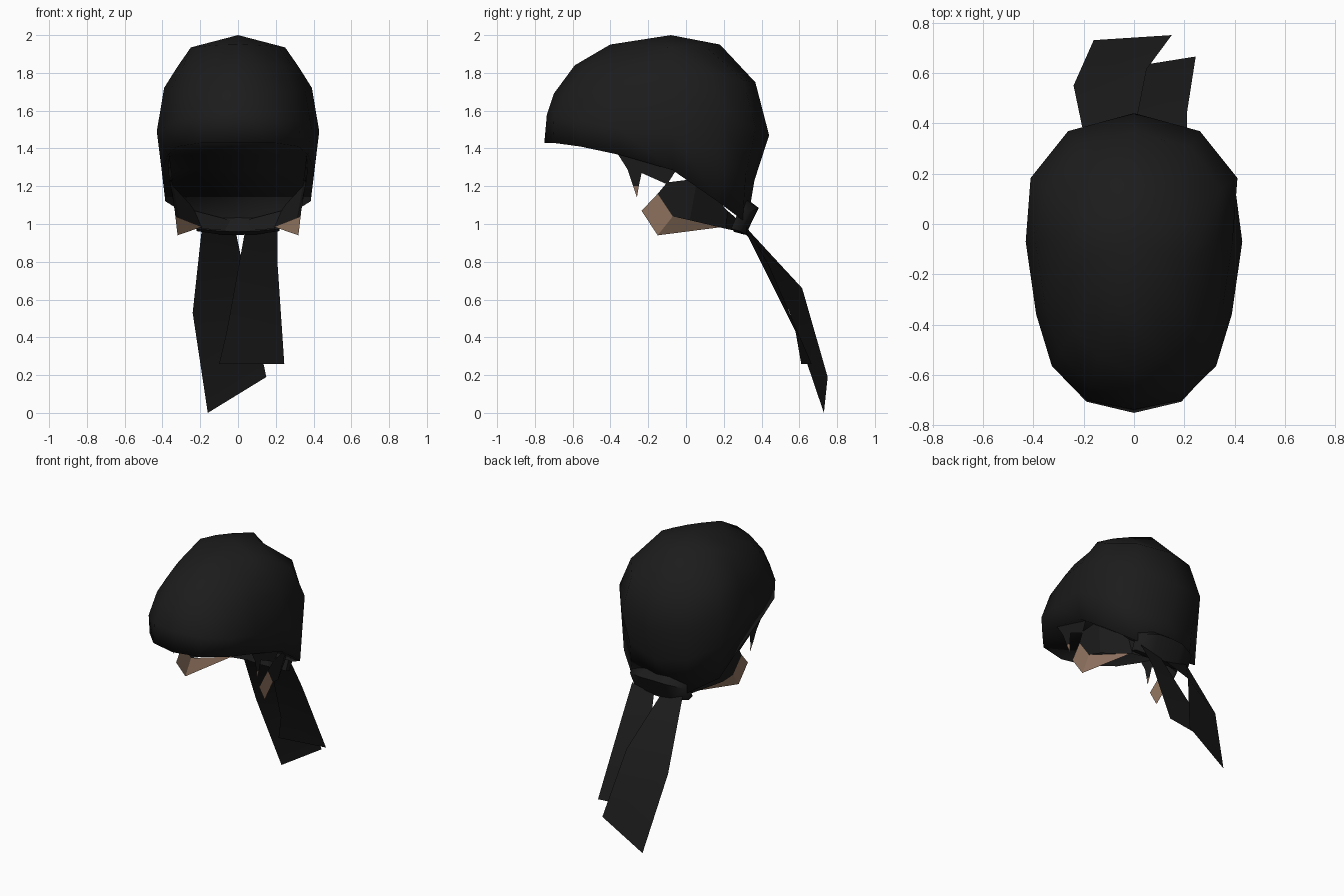
import bpy, bmesh

if "Cube" in bpy.data.objects:
    bpy.data.objects.remove(bpy.data.objects["Cube"])


def material(name, rgb):
    m = bpy.data.materials.new(name)
    m.diffuse_color = (*rgb, 1)
    m.use_nodes = True
    m.node_tree.nodes["Principled BSDF"].inputs["Base Color"].default_value = m.diffuse_color
    return m


BLACK = material("black cloth", (0.0115, 0.0115, 0.0115))
TAN = material("tan skin", (0.30, 0.185, 0.125))


def build(name, verts, faces, mat, smooth=None):
    me = bpy.data.meshes.new(name)
    me.from_pydata(verts, [], faces)
    bm = bmesh.new()
    bm.from_mesh(me)
    bmesh.ops.recalc_face_normals(bm, faces=bm.faces)
    bm.to_mesh(me)
    bm.free()
    me.materials.append(mat)
    ob = bpy.data.objects.new(name, me)
    bpy.context.collection.objects.link(ob)
    if smooth:
        bpy.ops.object.select_all(action='DESELECT')
        ob.select_set(True)
        bpy.context.view_layer.objects.active = ob
        bpy.ops.object.shade_smooth_by_angle(angle=smooth)
    return ob


def lerp(a, b, t):
    return a + (b - a) * t


# Cap: plan outline of the right half, front to back
OUTLINE = [(0, -.75), (.19, -.71), (.33, -.57), (.39, -.36),
           (.43, -.07), (.43, .195), (.265, .375), (0, .44)]
CY = -.08
# profiles as (fraction of outline, height), crown to rim
FRONT = [(.48, 1.95), (.76, 1.84), (.925, 1.69), (.98, 1.58), (1, 1.43)]
SIDE = [(.58, 1.935), (.75, 1.83), (.91, 1.72), (1, 1.49), (.94, 1.29)]
BACK = [(.50, 1.95), (.86, 1.75), (1, 1.47), (.85, 1.23), (.77, .97)]
BLEND = [(FRONT, 0), (FRONT, .12), (FRONT, .4), (FRONT, .8),
         (FRONT, 1), (BACK, .5), (BACK, .15), (BACK, 0)]
RIM = [1.43, 1.43, 1.41, 1.365, 1.285, 1.12, 1.02, .98]

columns = []
for i, ((x, y), (prof, t)) in enumerate(zip(OUTLINE, BLEND)):
    col = []
    for r in range(5):
        f = lerp(prof[r][0], SIDE[r][0], t)
        z = lerp(prof[r][1], SIDE[r][1], t)
        if r == 4:
            z = RIM[i]
            f += (0, 0, 0, 0, 0, .04, .04, 0)[i]
        px, py = x * f, CY + (y - CY) * f
        # flatten the crown rings towards a diamond plan
        front_k = (.8, .17, .1, 0, 0)
        k = front_k[r] if prof is FRONT else .75 * (r == 0)
        u = (0, .38, .6, .85, 1, .7, .4, 0)[i]
        end = .52 if prof is BACK else -.67
        px = lerp(px, .43 * SIDE[r][0] * u, k)
        py = lerp(py, CY + end * prof[r][0] * (1 - u), k)
        col.append((px, py, z))
    columns.append(col)
columns += [[(-x, y, z) for x, y, z in c] for c in columns[6:0:-1]]
n = len(columns)
verts = [p for c in columns for p in c] + [(0, CY, 2.0)]
faces = []
for i in range(n):
    a, b = i * 5, (i + 1) % n * 5
    faces.append((n * 5, a, b))
    faces += [(a + r, a + r + 1, b + r + 1, b + r) for r in range(4)]


# underside of the cap, strips running from side to side along the rim
def rim(i):
    return i % n * 5 + 4


faces += [(rim(0), rim(1), rim(n - 1)), (rim(7), rim(8), rim(6))]
faces += [(rim(i), rim(i + 1), rim(n - i - 1), rim(n - i)) for i in range(1, 6)]
build("cap", verts, faces, BLACK, 3.1)

for s, side in ((1, "right"), (-1, "left")):
    def part(name, pts, mat):
        build(side + "_" + name, [(s * x, y, z) for x, y, z in pts],
              [tuple(range(len(pts)))], mat)

    # Pointed sideburn flap below the rim
    part("sideburn", [(.365, -.38, 1.40), (.355, -.31, 1.29), (.345, -.28, 1.20),
                      (.345, -.25, 1.20), (.35, -.235, 1.27),
                      (.36, -.10, 1.21), (.375, -.03, 1.32)], BLACK)
    part("sideburn_tip", [(.345, -.28, 1.20), (.335, -.26, 1.14),
                          (.345, -.25, 1.20)], TAN)
    # Cheek patch and the dark band above it
    part("cheek_front", [(.345, -.15, 1.16), (.335, -.235, 1.07),
                         (.32, -.15, .94), (.33, -.07, 1.04)], TAN)
    part("cheek_back", [(.33, -.07, 1.04), (.32, -.15, .94),
                        (.19, .20, .985)], TAN)
    part("neck_band", [(.345, -.15, 1.16), (.33, -.07, 1.04), (.31, .02, 1.02),
                       (.35, .06, 1.24), (.36, -.10, 1.22)], BLACK)
    part("neck_band_back", [(.31, .02, 1.02), (.19, .21, .975),
                            (.23, .22, 1.07), (.35, .06, 1.24)], BLACK)
    part("nape", [(.19, .21, .975), (0, .28, .96), (0, .29, 1.01),
                  (.23, .22, 1.07)], BLACK)

# Folded knot across the nape
SECTION = [(.325, 1.13), (.385, 1.085), (.315, .942), (.25, .96)]
kv = []
for x, f, dy in ((-.22, .7, -.03), (-.1, .95, 0), (0, 1, 0),
                 (.1, .95, 0), (.22, .7, -.03)):
    kv += [(x, .31 + (y - .31) * f + dy, 1.01 + (z - 1.01) * f)
           for y, z in SECTION]
kf = [(k * 4 + j, k * 4 + (j + 1) % 4, k * 4 + 4 + (j + 1) % 4, k * 4 + 4 + j)
      for k in range(4) for j in range(4)]
kf += [(0, 1, 2, 3), (16, 17, 18, 19)]
build("knot", kv, kf, BLACK, 1.3)

# Two hanging cloth tails, as pairs of left and right edge points
TAILS = {
    "long_tail": [(-.19, .31, .99), (-.01, .31, .95), (-.24, .55, .53),
                  (.05, .615, .66), (-.16, .73, 0), (.15, .75, .19)],
    "short_tail": [(.035, .32, .95), (.21, .32, .99), (-.06, .58, .43),
                   (.21, .44, .78), (-.10, .61, .26), (.245, .665, .26)],
}
for name, pts in TAILS.items():
    build(name, pts, [(0, 1, 3, 2), (2, 3, 5, 4)], BLACK, 1.2)
